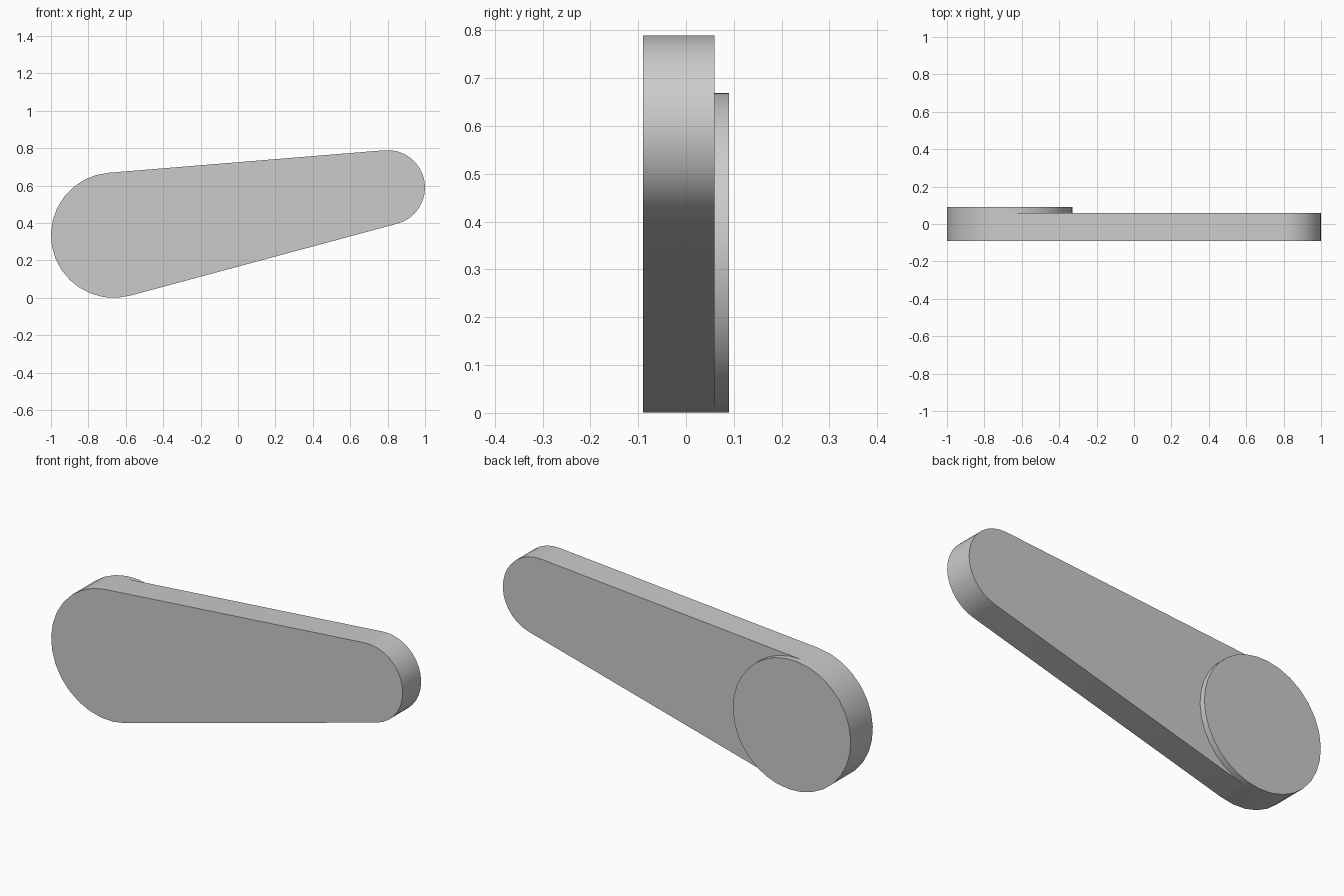
import bpy
import bmesh
from math import atan2, asin, hypot, cos, sin, pi, radians

cube = bpy.data.objects.get("Cube")
if cube:
    bpy.data.objects.remove(cube, do_unlink=True)

# Single grey finish
grey = bpy.data.materials.new("plain grey")
grey.use_nodes = True
colour = (0.6, 0.6, 0.6, 1)
grey.diffuse_color = colour
grey.node_tree.nodes["Principled BSDF"].inputs["Base Color"].default_value = colour

BIG = (-0.665, 0.335, 0.335)    # centre x, centre z, radius
SMALL = (0.8, 0.59, 0.2)
FRONT, STEP, BACK = -0.09, 0.06, 0.09
STEPS = 16


def arc(circle, start, end):
    """Points along an arc in the xz plane, both ends included."""
    x, z, r = circle
    angles = [start + (end - start) * i / STEPS for i in range(STEPS + 1)]
    return [(x + r * cos(a), z + r * sin(a)) for a in angles]


def plate(name, outline, y0, y1):
    """Extrude an xz outline from y0 to y1, with a smooth rim and sharp caps."""
    bm = bmesh.new()
    face = bm.faces.new([bm.verts.new((x, y0, z)) for x, z in outline])
    made = bmesh.ops.extrude_face_region(bm, geom=[face], use_keep_orig=True)
    moved = [v for v in made["geom"] if isinstance(v, bmesh.types.BMVert)]
    bmesh.ops.translate(bm, verts=moved, vec=(0, y1 - y0, 0))
    bmesh.ops.recalc_face_normals(bm, faces=bm.faces)
    mesh = bpy.data.meshes.new(name)
    bm.to_mesh(mesh)
    bm.free()
    mesh.materials.append(grey)
    obj = bpy.data.objects.new(name, mesh)
    bpy.context.collection.objects.link(obj)
    bpy.ops.object.select_all(action="DESELECT")
    obj.select_set(True)
    bpy.context.view_layer.objects.active = obj
    bpy.ops.object.shade_smooth_by_angle(angle=radians(30))
    return obj


# Angles where the straight sides touch both round ends
dx, dz = SMALL[0] - BIG[0], SMALL[1] - BIG[1]
tilt = atan2(dz, dx)
taper = asin((BIG[2] - SMALL[2]) / hypot(dx, dz))
upper = tilt + pi / 2 - taper
lower = tilt - pi / 2 + taper

# Tapered arm with two round ends
big_end = arc(BIG, upper, lower + 2 * pi)
plate("tapered_arm", big_end + arc(SMALL, lower, upper), FRONT, STEP)

# Raised round boss on the back, flush with the large end
inner_side = arc(BIG, lower, upper)[1:-1]
plate("round_boss", big_end + inner_side, STEP, BACK)
